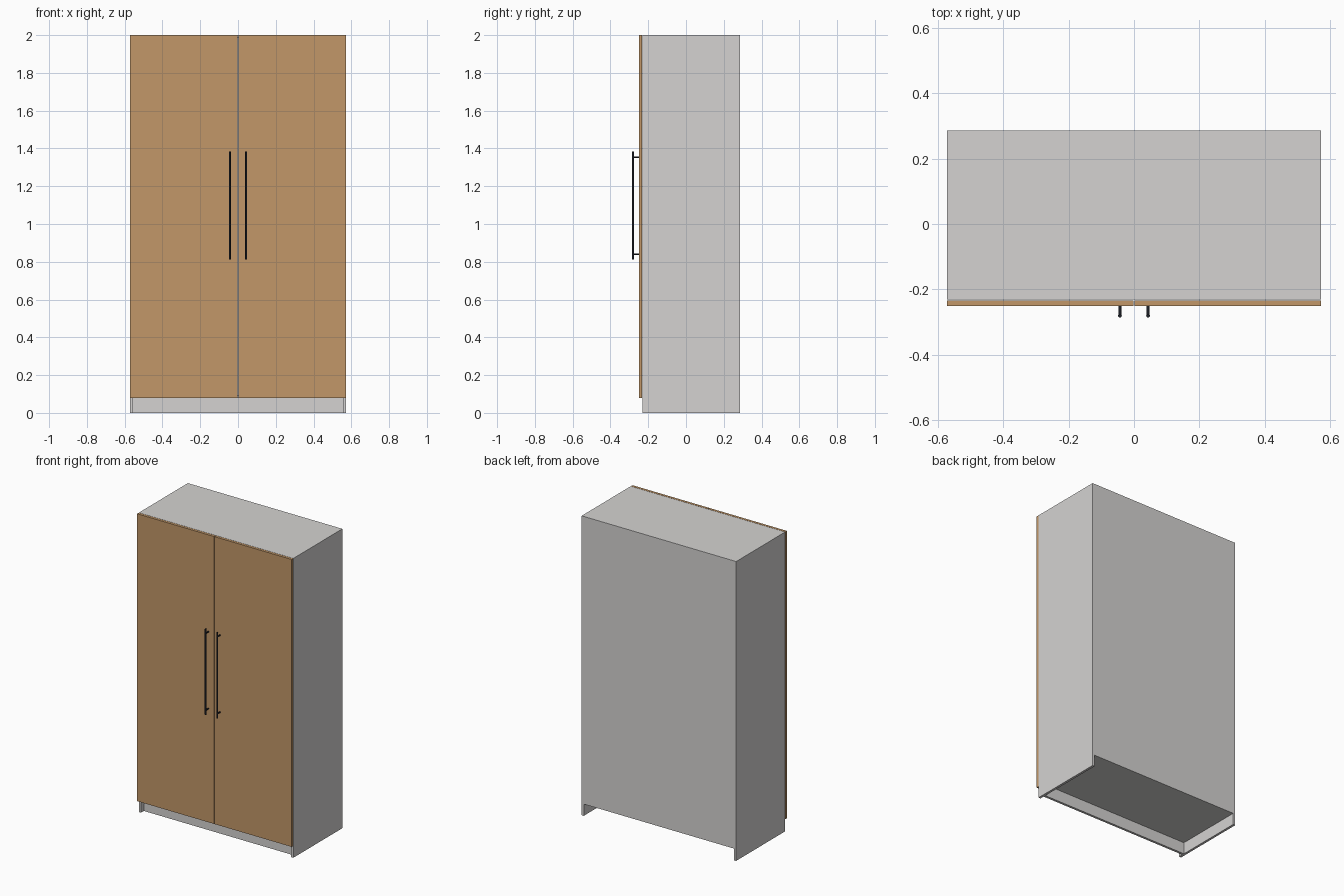
import bpy
import math

cube = bpy.data.objects.get("Cube")
if cube:
    bpy.data.objects.remove(cube, do_unlink=True)


def material(name, rgb):
    mat = bpy.data.materials.new(name)
    mat.use_nodes = True
    mat.diffuse_color = (*rgb, 1)
    mat.node_tree.nodes["Principled BSDF"].inputs["Base Color"].default_value = (*rgb, 1)
    return mat


GREY = material("light grey laminate", (0.66, 0.65, 0.64))
WOOD = material("oak veneer", (0.54, 0.31, 0.14))
BLACK = material("black metal", (0.012, 0.014, 0.02))


def box(name, x, y, z, mat):
    """Box spanning the given (low, high) ranges."""
    ranges = (x, y, z)
    bpy.ops.mesh.primitive_cube_add(size=1, location=[(a + b) / 2 for a, b in ranges])
    obj = bpy.context.object
    obj.name = name
    obj.scale = [b - a for a, b in ranges]
    bpy.ops.object.transform_apply(location=False, rotation=False, scale=True)
    obj.data.materials.append(mat)
    return obj


def rod(name, centre, radius, length, mat, along_y=False):
    """Round bar, upright or pointing front to back."""
    turn = (math.pi / 2, 0, 0) if along_y else (0, 0, 0)
    bpy.ops.mesh.primitive_cylinder_add(vertices=16, radius=radius, depth=length,
                                        location=centre, rotation=turn)
    obj = bpy.context.object
    obj.name = name
    obj.data.materials.append(mat)
    bpy.ops.object.shade_smooth_by_angle()
    return obj


W, T = 0.571, 0.016             # half width, board thickness
FRONT, BACK, TOP = -0.231, 0.286, 2.0
FLOOR = 0.078                   # underside of the bottom board
inner = (-W + T, W - T)

# Carcass boards
box("top_board", inner, (FRONT, BACK), (TOP - T, TOP), GREY)
box("bottom_board", inner, (FRONT, BACK), (FLOOR, FLOOR + T), GREY)
box("back_panel", inner, (BACK - T, BACK), (FLOOR + T, TOP - T), GREY)
box("plinth", inner, (FRONT + 0.03, FRONT + 0.03 + T), (0, FLOOR), GREY)

# Sides, doors and handles, one set for each half
for label, s in (("left", 1), ("right", -1)):
    box(label + "_side", sorted((s * W, s * (W - T))), (FRONT, BACK), (0, TOP), GREY)
    box(label + "_door", sorted((s * 0.002, s * W)), (-0.25, FRONT - 0.002), (0.08, TOP), WOOD)
    hx = s * 0.043
    rod(label + "_handle_bar", (hx, -0.28, 1.097), 0.0057, 0.572, BLACK)
    for end, z in (("lower", 0.84), ("upper", 1.354)):
        rod(f"{label}_{end}_handle_post", (hx, -0.265, z), 0.0045, 0.03, BLACK, along_y=True)
